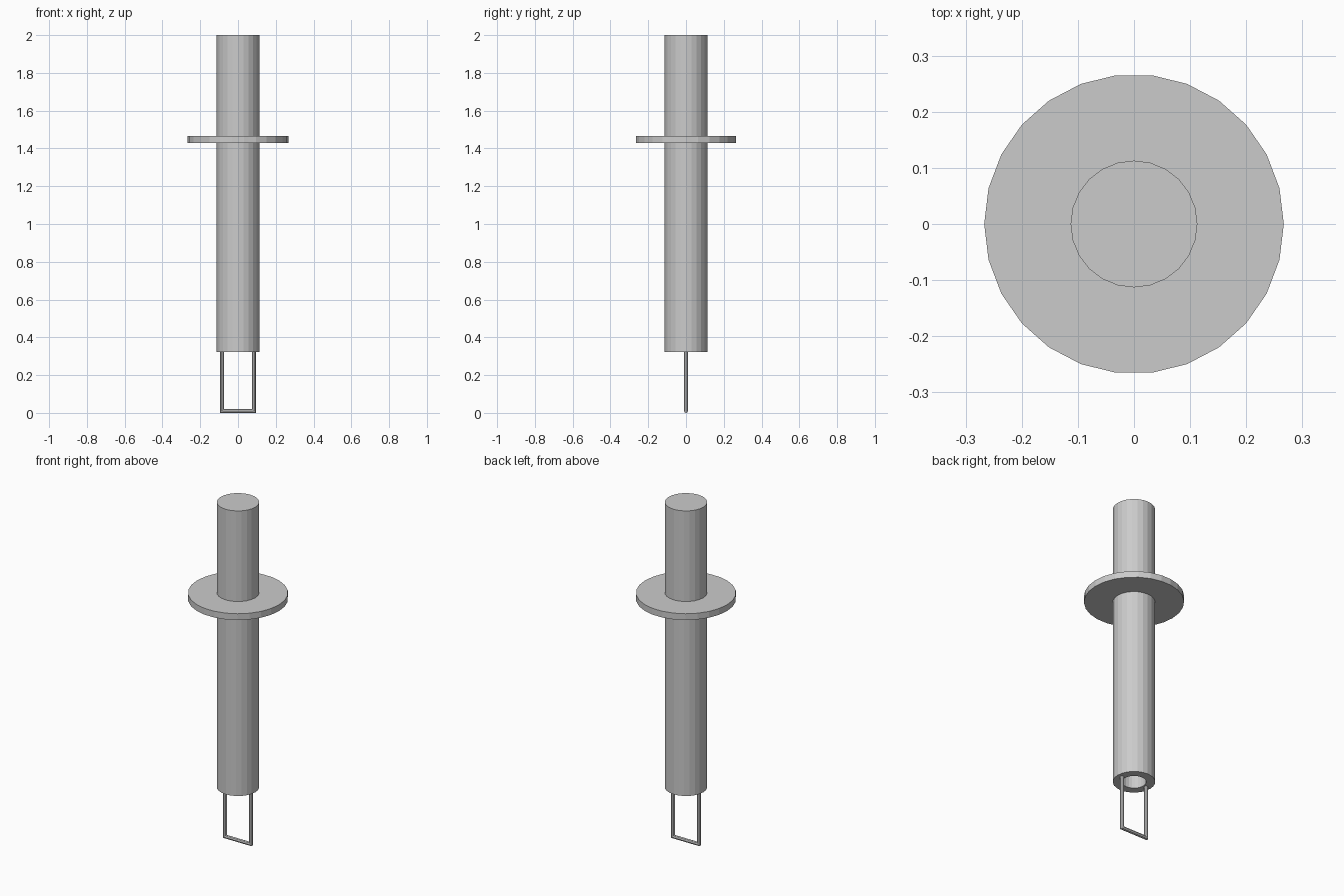
import bpy
import math

if "Cube" in bpy.data.objects:
    bpy.data.objects.remove(bpy.data.objects["Cube"])


def make_object(name, verts, faces):
    mesh = bpy.data.meshes.new(name)
    mesh.from_pydata(verts, [], faces)
    mesh.update()
    obj = bpy.data.objects.new(name, mesh)
    bpy.context.collection.objects.link(obj)
    return obj


def lathe(name, profile, sides, closed=False):
    """Spin (radius, z) points around z; open profiles get end caps."""
    verts = [(r * math.cos(2 * math.pi * i / sides),
              r * math.sin(2 * math.pi * i / sides), z)
             for r, z in profile for i in range(sides)]
    faces = []
    for k in range(len(profile) - 1):
        for i in range(sides):
            j = (i + 1) % sides
            faces.append((k * sides + i, k * sides + j,
                          (k + 1) * sides + j, (k + 1) * sides + i))
    last = (len(profile) - 1) * sides
    faces.append(tuple(reversed(range(sides))))
    faces.append(tuple(range(last, last + sides)))
    return make_object(name, verts, faces)


# Hollow handle: bore ceiling, bore wall, bottom rim, outer wall, top cap
lathe("handle_tube",
      [(0.065, 1.98), (0.065, 0.323), (0.113, 0.323), (0.113, 2.0)], 24)

# Thin guard disc around the handle
lathe("guard_disc", [(0.267, 1.43), (0.267, 1.467)], 26)

# Rectangular wire loop with mitred corners, running up inside the wall
R, SIDES = 0.0105, 8
HALF_W, Z_LOW, Z_HIGH = 0.0835, R, 1.985
corners = [(-1, -1), (1, -1), (1, 1), (-1, 1)]
verts, faces = [], []
for sx, sz in corners:
    for i in range(SIDES):
        a = 2 * math.pi * i / SIDES
        out, y = R * math.cos(a), R * math.sin(a)
        z = Z_LOW if sz < 0 else Z_HIGH
        verts.append((sx * (HALF_W + out), y, z + sz * out))
for c in range(4):
    d = (c + 1) % 4
    for i in range(SIDES):
        j = (i + 1) % SIDES
        faces.append((c * SIDES + i, d * SIDES + i,
                      d * SIDES + j, c * SIDES + j))
make_object("wire_loop", verts, faces)
